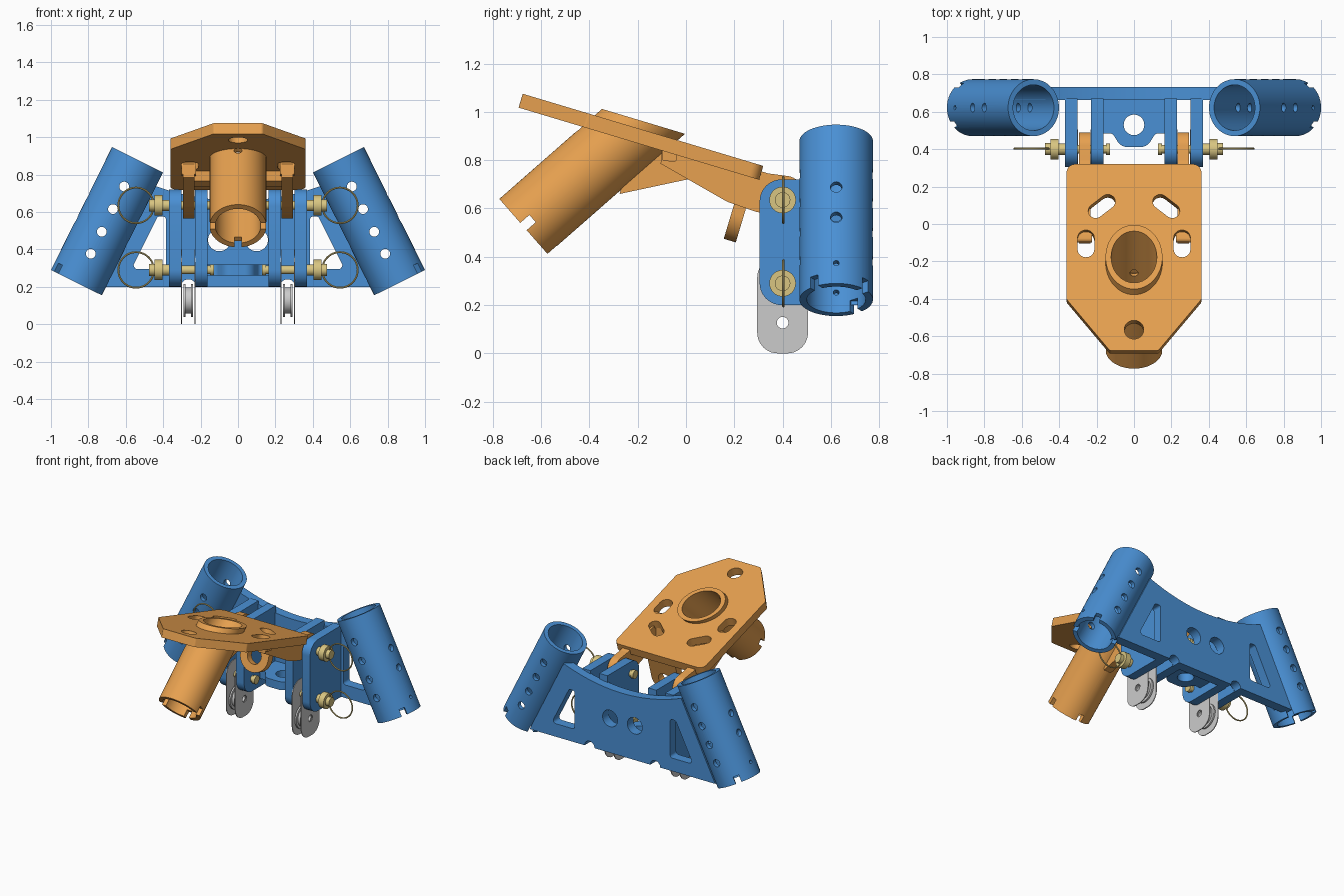
import bpy, bmesh, math
from mathutils import Vector as V, Matrix

if "Cube" in bpy.data.objects:
    bpy.data.objects.remove(bpy.data.objects["Cube"])


def material(name, col):
    m = bpy.data.materials.new(name)
    m.diffuse_color = (*col, 1)
    m.use_nodes = True
    m.node_tree.nodes["Principled BSDF"].inputs["Base Color"].default_value = m.diffuse_color
    return m


BLUE = material("blue", (0.068, 0.279, 0.66))
ORANGE = material("orange", (0.80, 0.356, 0.08))
BRASS = material("brass", (0.69, 0.56, 0.22))


def finish(name, bm, mat=None, M=None):
    bmesh.ops.recalc_face_normals(bm, faces=bm.faces)
    me = bpy.data.meshes.new(name)
    bm.to_mesh(me)
    bm.free()
    if M:
        me.transform(M)
    if mat:
        me.materials.append(mat)
    ob = bpy.data.objects.new(name, me)
    bpy.context.collection.objects.link(ob)
    return ob


def prism(name, pts, axis, lo, hi, mat=None, M=None):
    """Extrude a 2D outline along an axis; x: (y,z), y: (x,z), z: (x,y)."""
    put = {"x": lambda u, v: (lo, u, v), "y": lambda u, v: (u, lo, v), "z": lambda u, v: (u, v, lo)}[axis]
    bm = bmesh.new()
    f = bm.faces.new([bm.verts.new(put(*p)) for p in pts])
    r = bmesh.ops.extrude_face_region(bm, geom=[f])
    d = V([(hi - lo) * (a == axis) for a in "xyz"])
    bmesh.ops.translate(bm, vec=d, verts=[g for g in r["geom"] if isinstance(g, bmesh.types.BMVert)])
    return finish(name, bm, mat, M)


def cyls(name, parts, mat=None, M=None, seg=48):
    """One mesh of cylinders, each given as (start, end, radius)."""
    bm = bmesh.new()
    for a, b, r in parts:
        a, b = V(a), V(b)
        T = Matrix.Translation((a + b) / 2) @ (b - a).to_track_quat("Z", "Y").to_matrix().to_4x4()
        bmesh.ops.create_cone(bm, cap_ends=True, segments=seg, radius1=r, radius2=r, depth=(b - a).length, matrix=T)
    return finish(name, bm, mat, M)


def rounded(pts, n=8):
    """Fillet the corners of an outline of (u, v, radius)."""
    out = []
    for i, (x, y, r) in enumerate(pts):
        p = V((x, y))
        if r == 0:
            out.append(p)
            continue
        a, b = (V(pts[j % len(pts)][:2]) - p for j in (i - 1, i + 1))
        ang = a.angle(b)
        a.normalize()
        b.normalize()
        c = p + (a + b).normalized() * r / math.sin(ang / 2)
        s, e = p + a * r / math.tan(ang / 2) - c, p + b * r / math.tan(ang / 2) - c
        out += [c + (s.lerp(e, k / n)).normalized() * r for k in range(n + 1)]
    return out


def slot(a, b, r):
    a, b = V(a), V(b)
    t = math.atan2(b.y - a.y, b.x - a.x) + math.pi / 2
    return [c + V((math.cos(q), math.sin(q))) * r
            for c, o in ((a, 0), (b, math.pi)) for q in [t + o + math.pi * k / 10 for k in range(11)]]


def cut(ob, *tools):
    for t in tools:
        m = ob.modifiers.new("cut", "BOOLEAN")
        m.object, m.operation, m.solver = t, "DIFFERENCE", "EXACT"
        me = bpy.data.meshes.new_from_object(ob.evaluated_get(bpy.context.evaluated_depsgraph_get()))
        ob.modifiers.clear()
        ob.data = me
        bpy.data.objects.remove(t)
    return ob


def tube(name, lo, axis, length, mat, notches, holes):
    """Socket tube with notched lower rim; holes are (distance from lo, direction, radius)."""
    lo, axis = V(lo), V(axis).normalized()
    ob = cyls(name, [(lo, lo + axis * length, 0.152)], mat, seg=64)
    tools = [cyls("bore", [(lo - axis * 0.1, lo + axis * (length + 0.1), 0.122)], seg=64)]
    for d in notches:
        R = Matrix((d, axis.cross(d), axis)).transposed().to_4x4()
        tools.append(prism("notch", [(0.08, -0.02), (0.2, -0.02), (0.2, 0.02), (0.08, 0.02)], "z",
                           -0.05, 0.05, None, Matrix.Translation(lo) @ R))
    for t, d, r in holes:
        c = lo + axis * t
        tools.append(cyls("hole", [(c - d * 0.2, c + d * 0.2, r)], seg=24))
    return cut(ob, *tools)


# Blue side sockets
L = 0.734
Y = V((0, 1, 0))
for s in (-1, 1):
    out = V((s * 0.895, 0, 0.445)).normalized()
    notch = [out * math.cos(math.radians(a)) + Y * math.sin(math.radians(a)) for a in (-37, 53, 143)]
    holes = [(L - t, Y, 0.026) for t in (0.16, 0.295, 0.43, 0.562)]
    holes += [(L - t, out, r) for t, r in ((0.288, 0.024), (0.428, 0.024), (0.64, 0.012))]
    tube("side_socket", (s * 0.864, 0.622, 0.222), (-s * 0.445, 0, 0.895), L, BLUE, notch, holes)

# Blue back plate with curved top, windows and holes
arc = [(0.474 - 0.948 * k / 24, 0.66 + 0.09 * (1 - k / 12) ** 2) for k in range(25)]
back = prism("back_plate", [(-0.748, 0.2), (0.748, 0.2)] + arc, "y", 0.663, 0.733, BLUE)
for s in (-1, 1):
    win = rounded([(s * 0.57, 0.295, 0.02), (s * 0.385, 0.295, 0.02), (s * 0.385, 0.575, 0.015), (s * 0.43, 0.575, 0.015)])
    cut(back, prism("window", win, "y", 0.6, 0.8),
        cyls("hole", [((s * 0.1, 0.6, 0.45), (s * 0.1, 0.8, 0.45), 0.06)]),
        cyls("notch", [((s * 0.265, 0.6, 0.2), (s * 0.265, 0.8, 0.2), 0.04)]))

# Blue hinge ribs
rib = rounded([(0.305, 0.2, 0.09), (0.67, 0.2, 0), (0.67, 0.72, 0), (0.305, 0.72, 0.09)])
for s in (-1, 1):
    for x in (0.335, 0.197):
        ob = prism("hinge_rib", rib, "x", s * x - 0.033, s * x + 0.033, BLUE)
        cut(ob, *[cyls("hole", [((s * x - 0.1, 0.4, z), (s * x + 0.1, 0.4, z), 0.024)]) for z in (0.29, 0.635)])

# Blue eye plate between the ribs
eye = rounded([(-0.165, 0.67, 0), (-0.165, 0.485, 0), (-0.115, 0.485, 0.03), (-0.07, 0.412, 0.06),
               (0.07, 0.412, 0.06), (0.115, 0.485, 0.03), (0.165, 0.485, 0), (0.165, 0.67, 0)])
cut(prism("eye_plate", eye, "z", 0.26, 0.32, BLUE), cyls("hole", [((0, 0.53, 0.2), (0, 0.53, 0.4), 0.055)]))

# Brass quick-release pins with pull rings
for s in (-1, 1):
    for z in (0.29, 0.635):
        prof = [(0.15, 0.44, 0.023), (0.128, 0.15, 0.03), (0.37, 0.405, 0.03), (0.405, 0.447, 0.055), (0.447, 0.475, 0.032)]
        cyls("quick_pin", [((s * a, 0.4, z), (s * b, 0.4, z), r) for a, b, r in prof], BRASS, seg=32)
        bpy.ops.mesh.primitive_torus_add(location=(s * 0.545, 0.403, z), rotation=(math.pi / 2, 0, 0),
                                         major_radius=0.095, minor_radius=0.005, major_segments=48, minor_segments=8)
        bpy.context.object.name = "pull_ring"
        bpy.context.object.data.materials.append(BRASS)

# Grey pulley cheeks and rollers
cheek = rounded([(0.295, 0, 0.085), (0.505, 0, 0.085), (0.505, 0.4, 0.085), (0.295, 0.4, 0.085)])
for s in (-1, 1):
    x = s * 0.266
    bore = ((x - 0.1, 0.4, 0.127), (x + 0.1, 0.4, 0.127), 0.024)
    for d in (-0.036, 0.036):
        cut(prism("pulley_cheek", cheek, "x", x + d - 0.003, x + d + 0.003), cyls("hole", [bore]))
    parts = [(-0.026, -0.014, 0.088), (0.014, 0.026, 0.088), (-0.016, 0.016, 0.07)]
    for a, b, r in parts:
        cut(cyls("pulley_wheel", [((x + a, 0.4, 0.127), (x + b, 0.4, 0.127), r)]), cyls("hole", [bore]))

# Orange tilted top plate, built flat with its rear top edge at the origin
TILT = Matrix.Translation((0, 0.32, 0.776)) @ Matrix.Rotation(math.radians(-16.7), 4, "X")
fy = lambda y: (y - 0.32) / 0.958
outline = rounded([(-0.36, 0, 0.045), (-0.36, -0.755, 0.02), (-0.13, -1.04, 0.02),
                   (0.13, -1.04, 0.02), (0.36, -0.755, 0.02), (0.36, 0, 0.045)])
top = prism("top_plate", outline, "z", -0.06, 0, ORANGE, TILT)
LOW, AX = V((0, -0.673, 0.525)), V((0, 0.752, 0.659)).normalized()
cut(top, cyls("opening", [(LOW, LOW + AX * 1.2, 0.15)], seg=64),
    cyls("hole", [((0, fy(-0.565), -0.2), (0, fy(-0.565), 0.2), 0.052)], None, TILT))
for s in (-1, 1):
    for a, b, r in (((0.205, 0.07), (0.14, 0.12), 0.04), ((0.257, -0.075), (0.257, -0.135), 0.045)):
        cut(top, prism("slot", slot((s * a[0], fy(a[1])), (s * b[0], fy(b[1])), r), "z", -0.2, 0.2, None, TILT))

# Orange centre socket, trimmed parallel to the plate
X = V((1, 0, 0))
up = AX.cross(X)
socket = tube("centre_socket", LOW, AX, 0.9, ORANGE, [X, -X, up if up.z < 0 else -up], [(0.44, up, 0.022)])
cut(socket, prism("trim", [(-1, -2), (1, -2), (1, 1), (-1, 1)], "z", 0.034, 1.5, None, TILT))

# Orange hinge arms under the plate
arm = rounded([(-0.1, 0.855, 0), (-0.105, 0.785, 0), (0.17, 0.628, 0.1), (0.29, 0.586, 0.05), (0.49, 0.55, 0.08),
               (0.49, 0.725, 0.08), (0.34, 0.745, 0.02), (0.29, 0.76, 0)])
for s in (-1, 1):
    x = s * 0.263
    cut(prism("hinge_arm", arm, "x", x - 0.03, x + 0.03, ORANGE),
        cyls("hole", [((x - 0.1, 0.4, 0.635), (x + 0.1, 0.4, 0.635), 0.024)]))
    prism("arm_lug", rounded([(-0.1, 0.8, 0.01), (-0.04, 0.79, 0.01), (-0.04, 0.855, 0.02), (-0.1, 0.868, 0.02)]),
          "x", x - 0.039, x + 0.039, ORANGE)

# Orange eye tab, gusset and cross brace
tab = rounded([(-0.112, -0.05, 0), (-0.112, -0.336, 0.11), (0.112, -0.336, 0.11), (0.112, -0.05, 0)], 12)
cut(prism("eye_tab", tab, "y", -0.07, -0.018, ORANGE, TILT),
    cyls("hole", [((0, -0.2, -0.226), (0, 0.1, -0.226), 0.055)], None, TILT))
prism("gusset", [(-0.275, 0.66), (0.015, 0.722), (0.015, 0.82), (-0.1, 0.85), (-0.26, 0.71)], "x", -0.03, 0.03, ORANGE)
prism("cross_brace", [(-0.03, 0.765), (0.015, 0.735), (0.015, 0.82), (-0.03, 0.84)], "x", -0.24, 0.24, ORANGE)

# Smooth round surfaces, keep edges crisp
for ob in bpy.context.scene.objects:
    ob.select_set(True)
    bpy.context.view_layer.objects.active = ob
bpy.ops.object.shade_smooth_by_angle(angle=math.radians(30))
